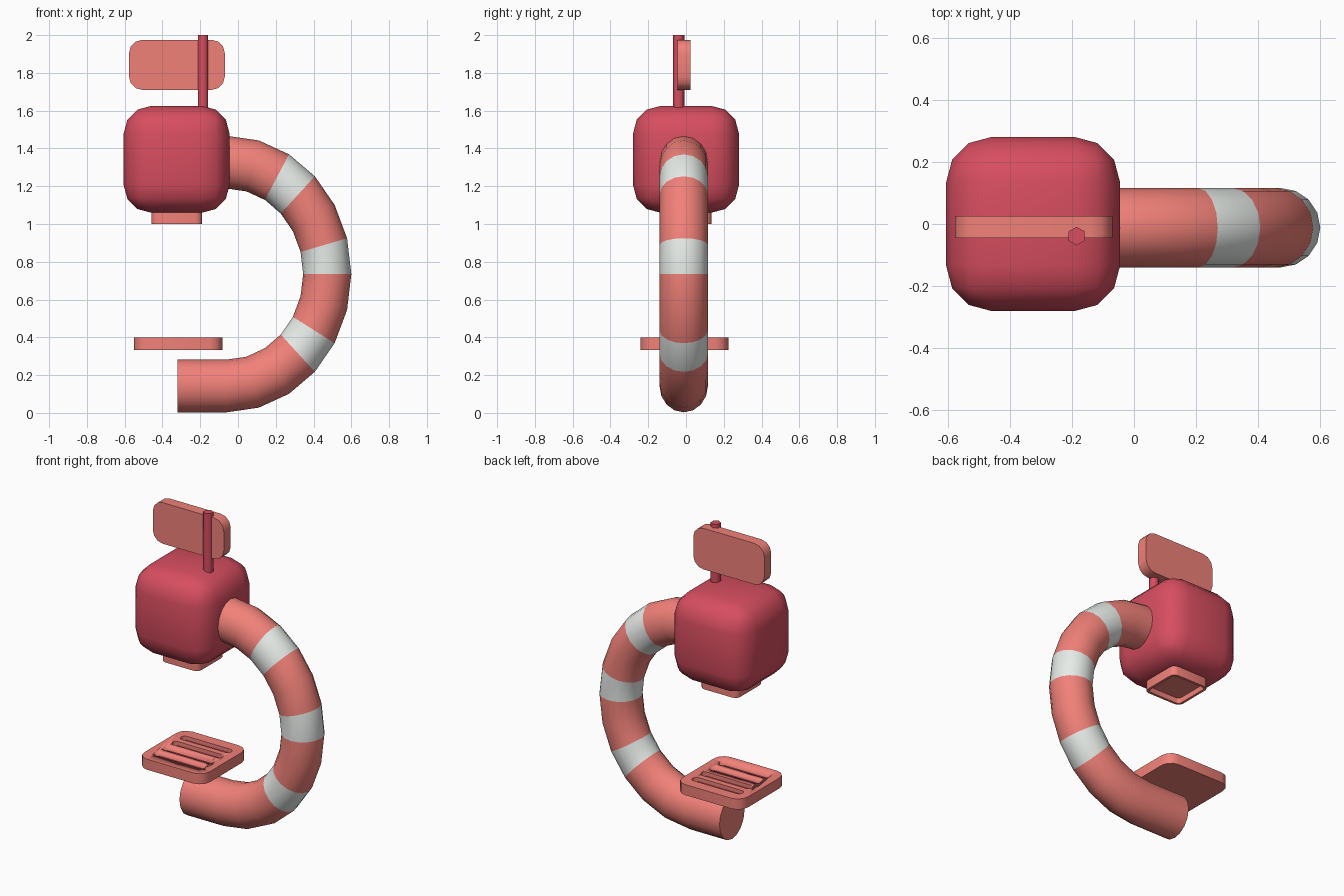
import bpy, bmesh
from math import sin, cos, pi, radians
from mathutils import Vector

if "Cube" in bpy.data.objects:
    bpy.data.objects.remove(bpy.data.objects["Cube"])


def material(name, color):
    m = bpy.data.materials.new(name)
    m.diffuse_color = (*color, 1)
    m.use_nodes = True
    m.node_tree.nodes["Principled BSDF"].inputs["Base Color"].default_value = m.diffuse_color
    return m


SALMON = material("salmon", (0.88, 0.22, 0.19))
RED = material("red", (0.68, 0.075, 0.115))
WHITE = material("white", (0.80, 0.84, 0.81))


def finish(name, bm, mats, angle=40):
    bmesh.ops.recalc_face_normals(bm, faces=bm.faces)
    me = bpy.data.meshes.new(name)
    bm.to_mesh(me)
    bm.free()
    ob = bpy.data.objects.new(name, me)
    bpy.context.collection.objects.link(ob)
    for m in mats:
        me.materials.append(m)
    bpy.ops.object.select_all(action='DESELECT')
    ob.select_set(True)
    bpy.context.view_layer.objects.active = ob
    bpy.ops.object.shade_smooth_by_angle(angle=radians(angle))
    return ob


def box(lo, hi, axis=None, radius=0.0, segments=3):
    """Box between two corners; rounds edges along one axis, or all edges."""
    lo, hi = Vector(lo), Vector(hi)
    bm = bmesh.new()
    bmesh.ops.create_cube(bm, size=1)
    for v in bm.verts:
        v.co = Vector((lo[i] + hi[i]) / 2 + v.co[i] * (hi[i] - lo[i]) for i in range(3))
    if radius:
        edges = [e for e in bm.edges if axis is None
                 or abs((e.verts[0].co - e.verts[1].co)[axis]) > 1e-5]
        bmesh.ops.bevel(bm, geom=edges, offset=radius, segments=segments,
                        profile=0.5, affect='EDGES')
    return bm


# head: heavily rounded cube
finish("head", box((-0.605, -0.28, 1.06), (-0.045, 0.28, 1.625), None, 0.145), [RED])

# nozzle under the head, with a recessed opening
bm = box((-0.458, -0.135, 1.0), (-0.19, 0.135, 1.12), 2, 0.035)
bottom = min(bm.faces, key=lambda f: f.calc_center_median().z)
bmesh.ops.inset_region(bm, faces=[bottom], thickness=0.016)
inner = bmesh.ops.extrude_discrete_faces(bm, faces=[bottom])["faces"]
bmesh.ops.translate(bm, verts=inner[0].verts, vec=(0, 0, 0.035))
finish("nozzle", bm, [SALMON])

# curved striped tube: straight foot, elliptical half turn, stub into the head
CX, CY, CZ, SIDES = -0.06, -0.012, 0.735, 16
bm = bmesh.new()
stations = [(-90, -0.26)] + [(-90 + 15 * i, 0) for i in range(13)] + [(90, -0.16)]
rings = []
for deg, shift in stations:
    a = radians(deg)
    ring = []
    for k in range(SIDES):
        t = 2 * pi * k / SIDES
        ring.append(bm.verts.new((CX + shift + (0.5325 + 0.1275 * cos(t)) * cos(a),
                                  CY + 0.128 * sin(t),
                                  CZ + (0.5925 + 0.1395 * cos(t)) * sin(a))))
    rings.append(ring)
for i, (r0, r1) in enumerate(zip(rings, rings[1:])):
    for k in range(SIDES):
        n = (k + 1) % SIDES
        f = bm.faces.new((r0[k], r0[n], r1[n], r1[k]))
        f.material_index = 1 if stations[i][0] in (-45, 0, 45) else 0
bm.faces.new(rings[0])
bm.faces.new(rings[-1])
finish("striped_tube", bm, [SALMON, WHITE])

# drip tray with four long slots over a red liner
tray = finish("drip_tray", box((-0.55, -0.24, 0.332), (-0.082, 0.225, 0.4), 2, 0.07), [SALMON])
for i in range(4):
    y = -0.0075 + (i - 1.5) * 0.09
    cutter = finish(f"slot_cutter_{i}",
                    box((-0.495, y - 0.026, 0.365), (-0.137, y + 0.026, 0.45), 2, 0.025), [SALMON])
    cutter.hide_render = True
    cutter.hide_set(True)
    mod = tray.modifiers.new("slot", 'BOOLEAN')
    mod.object = cutter
    mod.solver = 'EXACT'
    finish(f"slot_liner_{i}",
           box((-0.494, y - 0.025, 0.355), (-0.138, y + 0.025, 0.375), 2, 0.024), [RED])

# sign board and its hexagonal pole
finish("sign_board", box((-0.577, -0.045, 1.71), (-0.07, 0.025, 1.975), 1, 0.07), [SALMON])
bm = bmesh.new()
hexa = [bm.verts.new((-0.185 + 0.03 * sin(k * pi / 3), -0.039 + 0.03 * cos(k * pi / 3), 1.58))
        for k in range(6)]
base = bm.faces.new(hexa)
top = bmesh.ops.extrude_face_region(bm, geom=[base], use_keep_orig=True)["geom"]
bmesh.ops.translate(bm, verts=[g for g in top if isinstance(g, bmesh.types.BMVert)], vec=(0, 0, 0.42))
finish("sign_pole", bm, [RED], 65)
